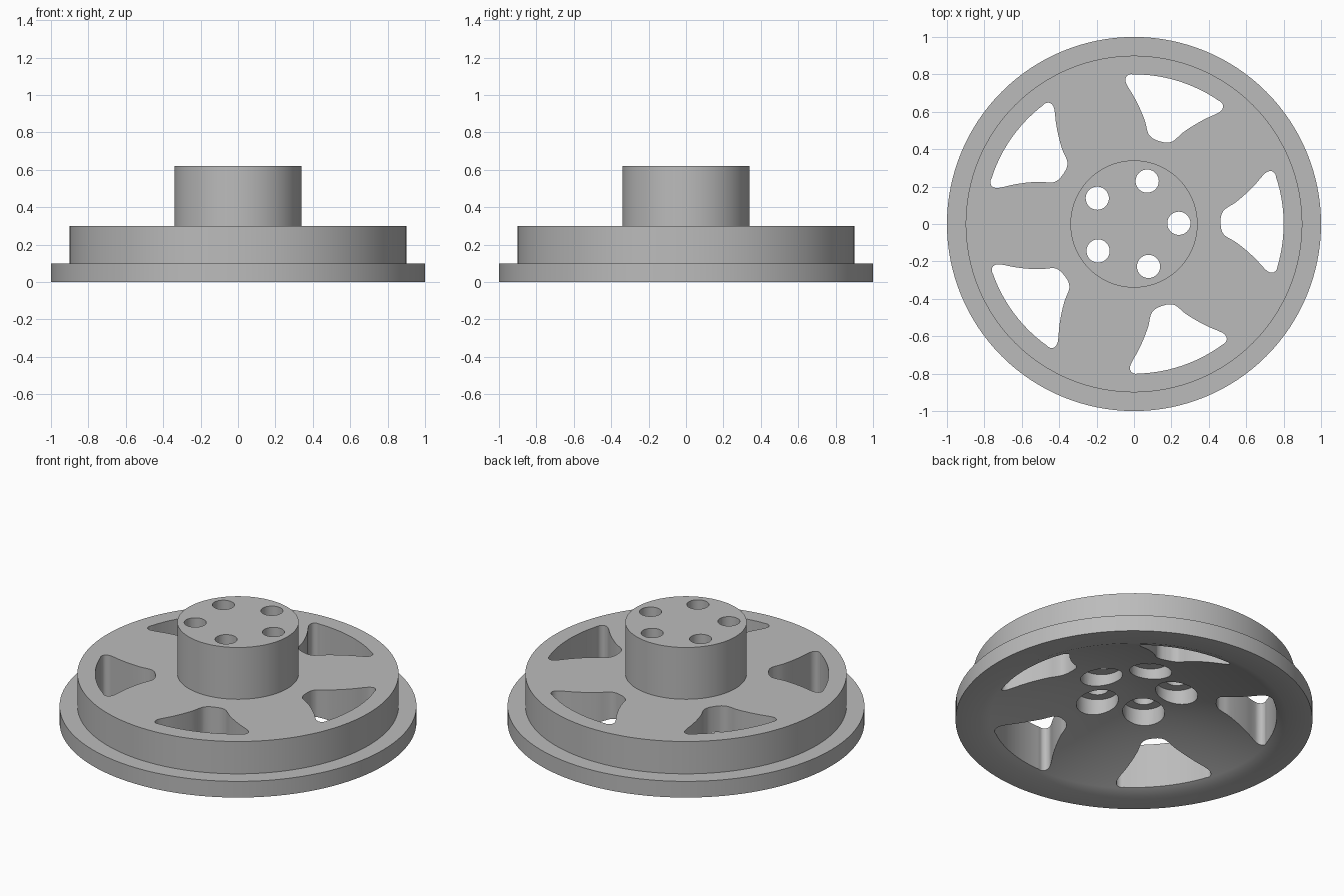
import bpy
import bmesh
from math import cos, sin, pi, radians
from mathutils import Matrix, Vector

cube = bpy.data.objects.get("Cube")
if cube:
    bpy.data.objects.remove(cube, do_unlink=True)

SPOKES = 5
TURN = radians(0.9)      # slight rotation of the whole spoke pattern
SEGMENTS = 128

grey = bpy.data.materials.new("plain grey")
grey.use_nodes = True
grey.diffuse_color = (0.5, 0.5, 0.5, 1)
grey.node_tree.nodes["Principled BSDF"].inputs["Base Color"].default_value = (0.5, 0.5, 0.5, 1)


def make_object(name, bm):
    bmesh.ops.recalc_face_normals(bm, faces=bm.faces)
    mesh = bpy.data.meshes.new(name)
    bm.to_mesh(mesh)
    bm.free()
    mesh.materials.append(grey)
    obj = bpy.data.objects.new(name, mesh)
    bpy.context.collection.objects.link(obj)
    return obj


def lathe(name, profile):
    """Revolve an (r, z) profile that starts and ends on the axis."""
    bm = bmesh.new()
    verts = [bm.verts.new((r, 0, z)) for r, z in profile]
    edges = [bm.edges.new(pair) for pair in zip(verts, verts[1:])]
    bmesh.ops.spin(bm, geom=verts + edges, cent=(0, 0, 0), axis=(0, 0, 1),
                   angle=2 * pi, steps=SEGMENTS, use_merge=True)
    bmesh.ops.remove_doubles(bm, verts=bm.verts, dist=1e-5)
    return make_object(name, bm)


def prism(bm, outline, low, high):
    """Extrude a flat outline between two heights."""
    face = bm.faces.new([bm.verts.new((x, y, low)) for x, y in outline])
    top = bmesh.ops.extrude_face_region(bm, geom=[face])["geom"]
    bmesh.ops.translate(bm, vec=(0, 0, high - low),
                        verts=[v for v in top if isinstance(v, bmesh.types.BMVert)])


def smooth_path(points, steps=4):
    """Catmull-Rom path through the points."""
    pts = [Vector(p) for p in points]
    ext = [pts[0]] + pts + [pts[-1]]
    path = []
    for a, b, c, d in zip(ext, ext[1:], ext[2:], ext[3:]):
        for i in range(steps):
            t = i / steps
            path.append(0.5 * (2 * b + (c - a) * t + (2 * a - 5 * b + 4 * c - d) * t**2
                               + (3 * b - a - 3 * c + d) * t**3))
    return path + [pts[-1]]


def circle(x, y, radius, count=40):
    return [(x + radius * cos(2 * pi * i / count), y + radius * sin(2 * pi * i / count))
            for i in range(count)]


def pattern_cutter(name, outline, low, high):
    """One cutter holding five rotated copies of an outline."""
    bm = bmesh.new()
    for i in range(SPOKES):
        turn = Matrix.Rotation(2 * pi * i / SPOKES + TURN, 2)
        prism(bm, [turn @ Vector(p) for p in outline], low, high)
    cutter = make_object(name, bm)
    cutter.hide_render = True
    return cutter


# Wheel body: dished underside, flange, rim, face and hub
DISH_RADIUS, DISH_DEPTH, STEPS = 0.86, 0.215, 16
dish = [(DISH_RADIUS * i / STEPS, DISH_DEPTH * (1 - (i / STEPS) ** 1.7))
        for i in range(STEPS + 1)]
wheel = lathe("wheel_body", dish + [(1, 0), (1, 0.1), (0.9, 0.1), (0.9, 0.3),
                                    (0.34, 0.3), (0.34, 0.62), (0, 0.62)])

# Window between spokes: one half mirrored, closed by an outer arc
half = smooth_path([(0.463, 0), (0.466, 0.035), (0.48, 0.064), (0.505, 0.083),
                    (0.545, 0.107), (0.6, 0.152), (0.65, 0.2), (0.69, 0.245),
                    (0.715, 0.267), (0.74, 0.271), (0.758, 0.257), (0.764, 0.236)])
arc = [(0.8 * cos(radians(a)), 0.8 * sin(radians(a))) for a in range(15, -16, -3)]
window = [tuple(p) for p in half] + arc + [(p.x, -p.y) for p in reversed(half[1:])]

cutters = [
    pattern_cutter("window_cutter", window, -0.2, 0.5),
    pattern_cutter("bolt_hole_cutter", circle(0.24, 0, 0.062), -0.2, 0.9),
    pattern_cutter("counterbore_cutter", circle(0.24, 0, 0.118), -0.2, 0.27),
]

# Cut the windows, bolt holes and counterbores
bpy.context.view_layer.objects.active = wheel
wheel.select_set(True)
for cutter in cutters:
    mod = wheel.modifiers.new(cutter.name, "BOOLEAN")
    mod.operation = "DIFFERENCE"
    mod.solver = "EXACT"
    mod.object = cutter
    bpy.ops.object.modifier_apply(modifier=mod.name)
    bpy.data.objects.remove(cutter, do_unlink=True)

bpy.ops.object.select_all(action="DESELECT")
wheel.select_set(True)
bpy.ops.object.shade_smooth_by_angle(angle=radians(30))
